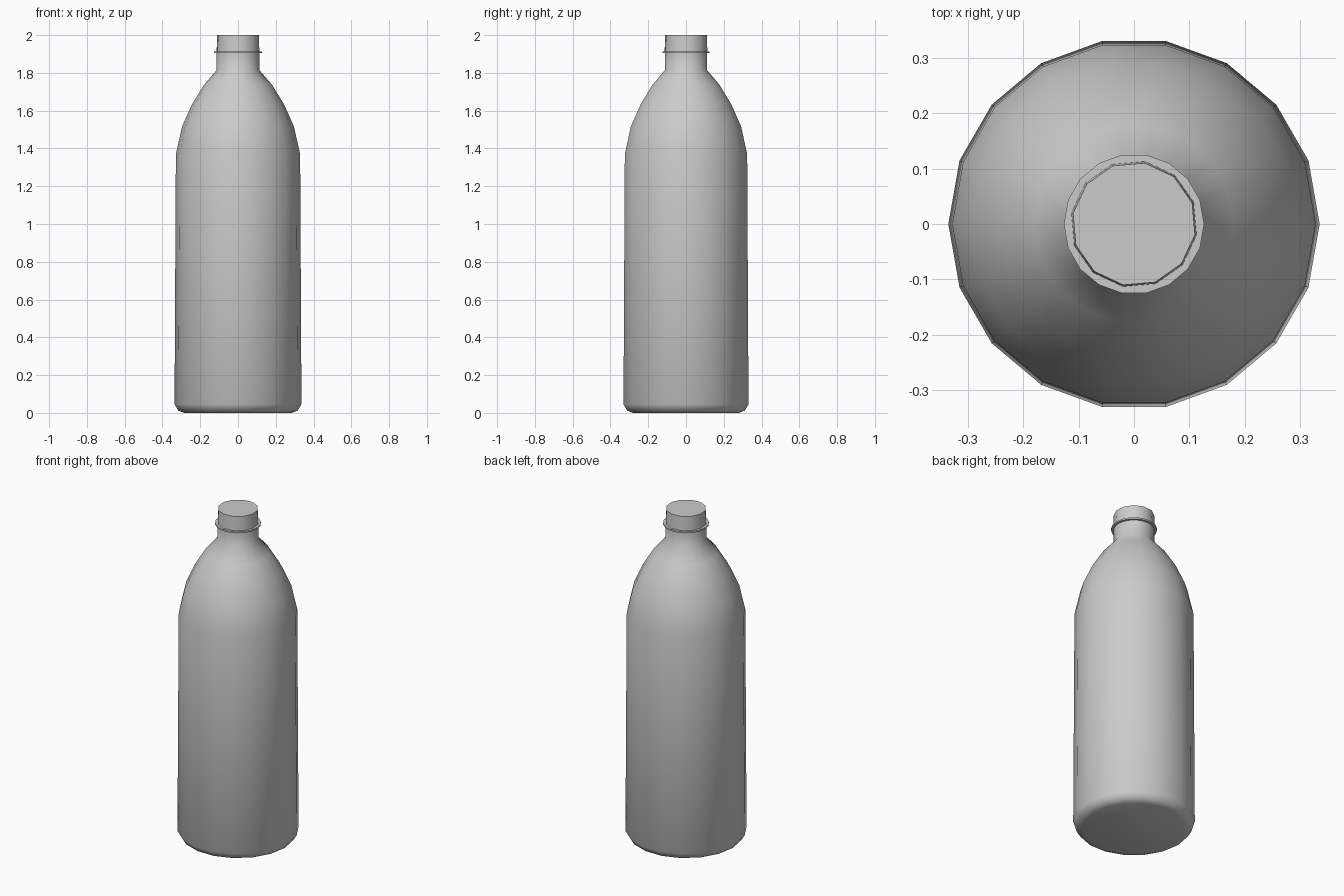
import bpy, bmesh, math

if "Cube" in bpy.data.objects:
    bpy.data.objects.remove(bpy.data.objects["Cube"])


def lathe(name, profile, sides, turn=0.0):
    """Revolve a (radius, z) profile, listed bottom to top, and cap both ends."""
    bm = bmesh.new()
    rings = []
    for r, z in profile:
        ring = []
        for i in range(sides):
            a = turn + math.tau * i / sides
            ring.append(bm.verts.new((r * math.cos(a), r * math.sin(a), z)))
        rings.append(ring)
    for low, high in zip(rings, rings[1:]):
        for i in range(sides):
            j = (i + 1) % sides
            bm.faces.new((low[i], low[j], high[j], high[i]))
    bm.faces.new(rings[0][::-1])
    bm.faces.new(rings[-1])
    mesh = bpy.data.meshes.new(name)
    bm.to_mesh(mesh)
    bm.free()
    obj = bpy.data.objects.new(name, mesh)
    bpy.context.collection.objects.link(obj)
    bpy.ops.object.select_all(action='DESELECT')
    bpy.context.view_layer.objects.active = obj
    obj.select_set(True)
    bpy.ops.object.shade_smooth_by_angle(angle=math.radians(42))
    return obj


# Bottle body: rounded base, slightly tapered wall, curved shoulder, neck
lathe("bottle_body", [
    (0.285, 0.0), (0.316, 0.012), (0.336, 0.045), (0.329, 1.37),
    (0.296, 1.517), (0.243, 1.635), (0.180, 1.737), (0.113, 1.815),
    (0.113, 1.907)], 18)

# Thin neck collar
lathe("neck_collar", [(0.127, 1.905), (0.127, 1.914)], 18)

# Closed cap with fewer sides and a tiny taper
lathe("cap", [(0.115, 1.912), (0.112, 2.0)], 12, math.radians(20))
